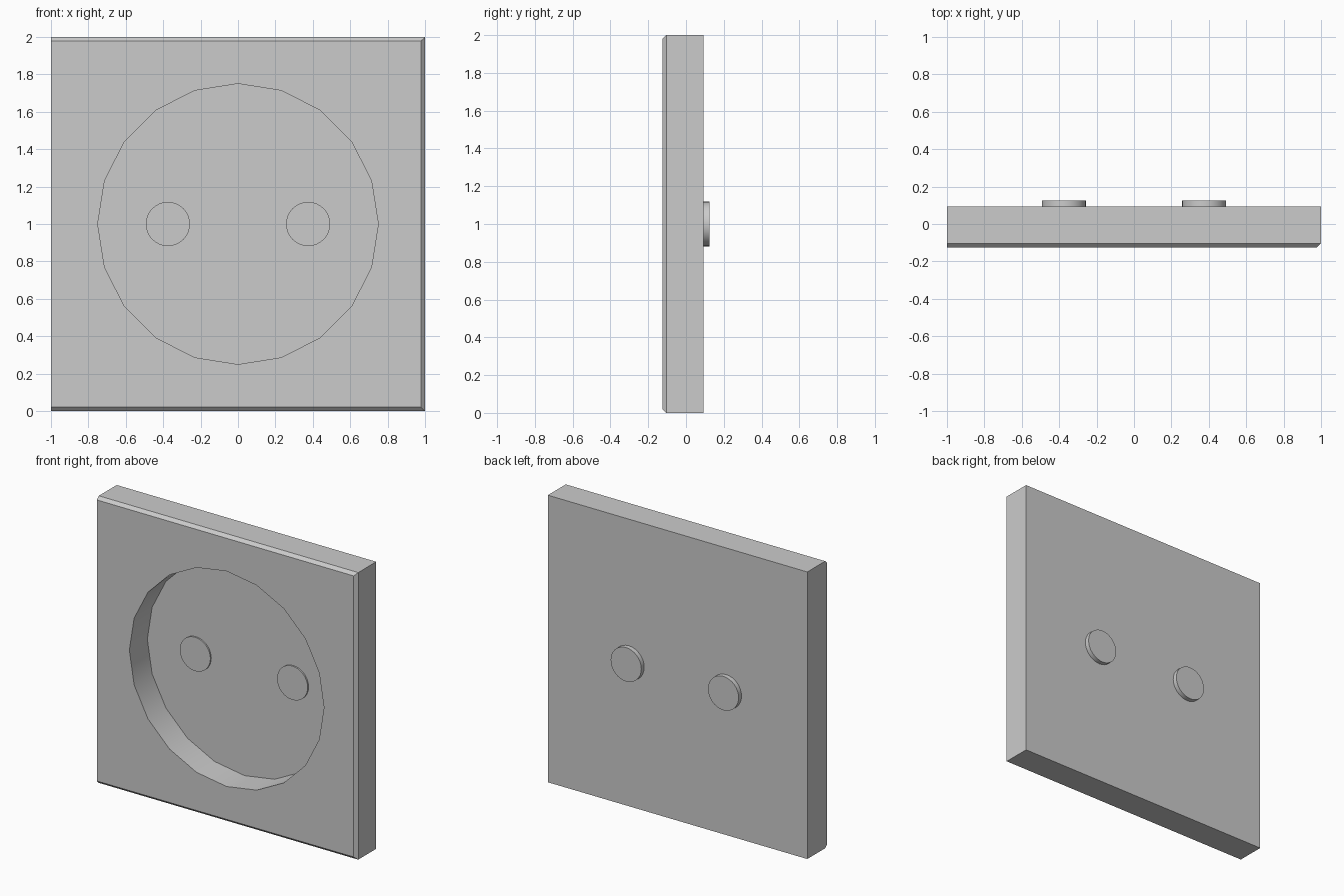
import bpy, bmesh
from math import radians

if "Cube" in bpy.data.objects:
    bpy.data.objects.remove(bpy.data.objects["Cube"])

FRONT, BACK = -0.125, 0.093
FLOOR, PIN_END = 0.073, 0.125


def cylinder(name, x, radius, y0, y1, sides):
    bpy.ops.mesh.primitive_cylinder_add(
        vertices=sides, radius=radius, depth=y1 - y0,
        location=(x, (y0 + y1) / 2, 1), rotation=(radians(90), 0, 0))
    ob = bpy.context.object
    ob.name = name
    return ob


def smooth(ob):
    bpy.ops.object.select_all(action='DESELECT')
    ob.select_set(True)
    bpy.context.view_layer.objects.active = ob
    bpy.ops.object.shade_smooth_by_angle(angle=radians(30))


# Square plate
bpy.ops.mesh.primitive_cube_add(size=1)
plate = bpy.context.object
plate.name = "socket_plate"
bm = bmesh.new()
bm.from_mesh(plate.data)
for v in bm.verts:
    v.co = (v.co.x * 2, FRONT if v.co.y < 0 else BACK, v.co.z * 2 + 1)

# Chamfer on the front top, right and bottom edges (left stays square)
edges = [e for e in bm.edges
         if all(v.co.y < 0 for v in e.verts)
         and not all(v.co.x < 0 for v in e.verts)]
bmesh.ops.bevel(bm, geom=edges, offset=0.021, segments=1, affect='EDGES')
bm.to_mesh(plate.data)
bm.free()

# Round 20-sided recess
cutter = cylinder("recess_cutter", 0, 0.75, FRONT - 0.2, FLOOR, 20)
cutter.hide_render = True
cut = plate.modifiers.new("recess", 'BOOLEAN')
cut.operation = 'DIFFERENCE'
cut.solver = 'EXACT'
cut.object = cutter
bpy.context.view_layer.objects.active = plate
bpy.ops.object.modifier_apply(modifier=cut.name)
bpy.data.objects.remove(cutter, do_unlink=True)
smooth(plate)

# Two contact discs, just proud of the recess floor and out of the back
for side, x in (("left", -0.375), ("right", 0.375)):
    smooth(cylinder(f"contact_{side}", x, 0.118, FLOOR - 0.01, PIN_END, 32))
